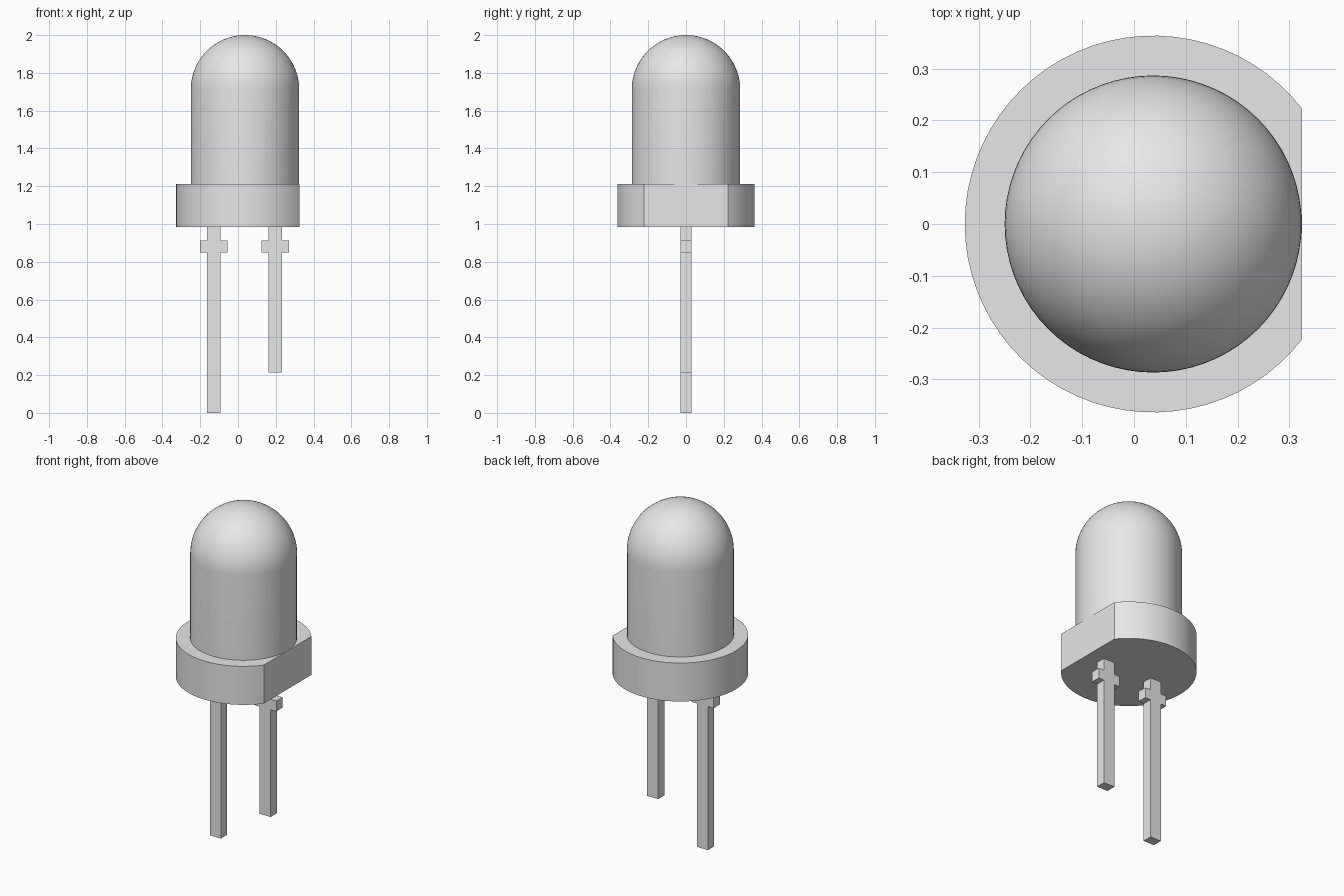
import bpy
import bmesh
from math import cos, sin, acos, pi, radians
from mathutils import Matrix, Vector

cube = bpy.data.objects.get("Cube")
if cube:
    bpy.data.objects.remove(cube, do_unlink=True)

# Shared dimensions
AXIS_X = 0.037
BULB_R = 0.287
FLANGE_R = 0.364
FLAT_X = 0.288
FLANGE_BOTTOM, FLANGE_TOP = 0.985, 1.213
DOME_START = 2 - BULB_R

grey = bpy.data.materials.new("plain grey")
grey.use_nodes = True
colour = (0.8, 0.8, 0.8, 1)
grey.diffuse_color = colour
grey.node_tree.nodes["Principled BSDF"].inputs["Base Color"].default_value = colour


def finish(name, bm, smooth=False):
    bmesh.ops.recalc_face_normals(bm, faces=bm.faces)
    mesh = bpy.data.meshes.new(name)
    bm.to_mesh(mesh)
    bm.free()
    mesh.materials.append(grey)
    obj = bpy.data.objects.new(name, mesh)
    bpy.context.collection.objects.link(obj)
    if smooth:
        bpy.ops.object.select_all(action="DESELECT")
        obj.select_set(True)
        bpy.context.view_layer.objects.active = obj
        bpy.ops.object.shade_smooth_by_angle(angle=radians(30))
    return obj


def extrude_outline(name, points, offset, smooth=False):
    bm = bmesh.new()
    face = bm.faces.new([bm.verts.new(p) for p in points])
    result = bmesh.ops.extrude_face_region(bm, geom=[face], use_keep_orig=True)
    moved = [v for v in result["geom"] if isinstance(v, bmesh.types.BMVert)]
    bmesh.ops.translate(bm, verts=moved, vec=Vector(offset))
    return finish(name, bm, smooth)


# Bulb: a half profile of straight wall and quarter circle, spun round the axis
bm = bmesh.new()
rings = 20
profile = [(0, FLANGE_TOP), (BULB_R, FLANGE_TOP)]
profile += [(BULB_R * cos(i / rings * pi / 2), DOME_START + BULB_R * sin(i / rings * pi / 2))
            for i in range(rings + 1)]
verts = [bm.verts.new((r, 0, z)) for r, z in profile]
edges = [bm.edges.new(pair) for pair in zip(verts, verts[1:])]
bmesh.ops.spin(bm, geom=verts + edges, cent=(0, 0, 0), axis=(0, 0, 1),
               angle=2 * pi, steps=72, use_duplicate=False)
bmesh.ops.remove_doubles(bm, verts=bm.verts, dist=0.0001)
bmesh.ops.transform(bm, matrix=Matrix.Translation((AXIS_X, 0, 0)), verts=bm.verts)
finish("bulb", bm, smooth=True)

# Flange: a disc with one flat side
start = acos(FLAT_X / FLANGE_R)
steps = 56
angles = [start + (2 * pi - 2 * start) * i / steps for i in range(steps + 1)]
outline = [(AXIS_X + FLANGE_R * cos(a), FLANGE_R * sin(a), FLANGE_BOTTOM) for a in angles]
extrude_outline("flange", outline, (0, 0, FLANGE_TOP - FLANGE_BOTTOM), smooth=True)


# Leads: flat strips with a short cross tab near the top
def lead(name, x, bottom):
    w, tab, low, high, depth = 0.036, 0.073, 0.85, 0.912, 0.058
    side = [(w, bottom), (w, low), (tab, low), (tab, high), (w, high), (w, FLANGE_BOTTOM)]
    points = side + [(-px, z) for px, z in reversed(side)]
    extrude_outline(name, [(x + px, -depth / 2, z) for px, z in points], (0, depth, 0))


lead("long_lead", -0.128, 0)
lead("short_lead", 0.198, 0.215)
